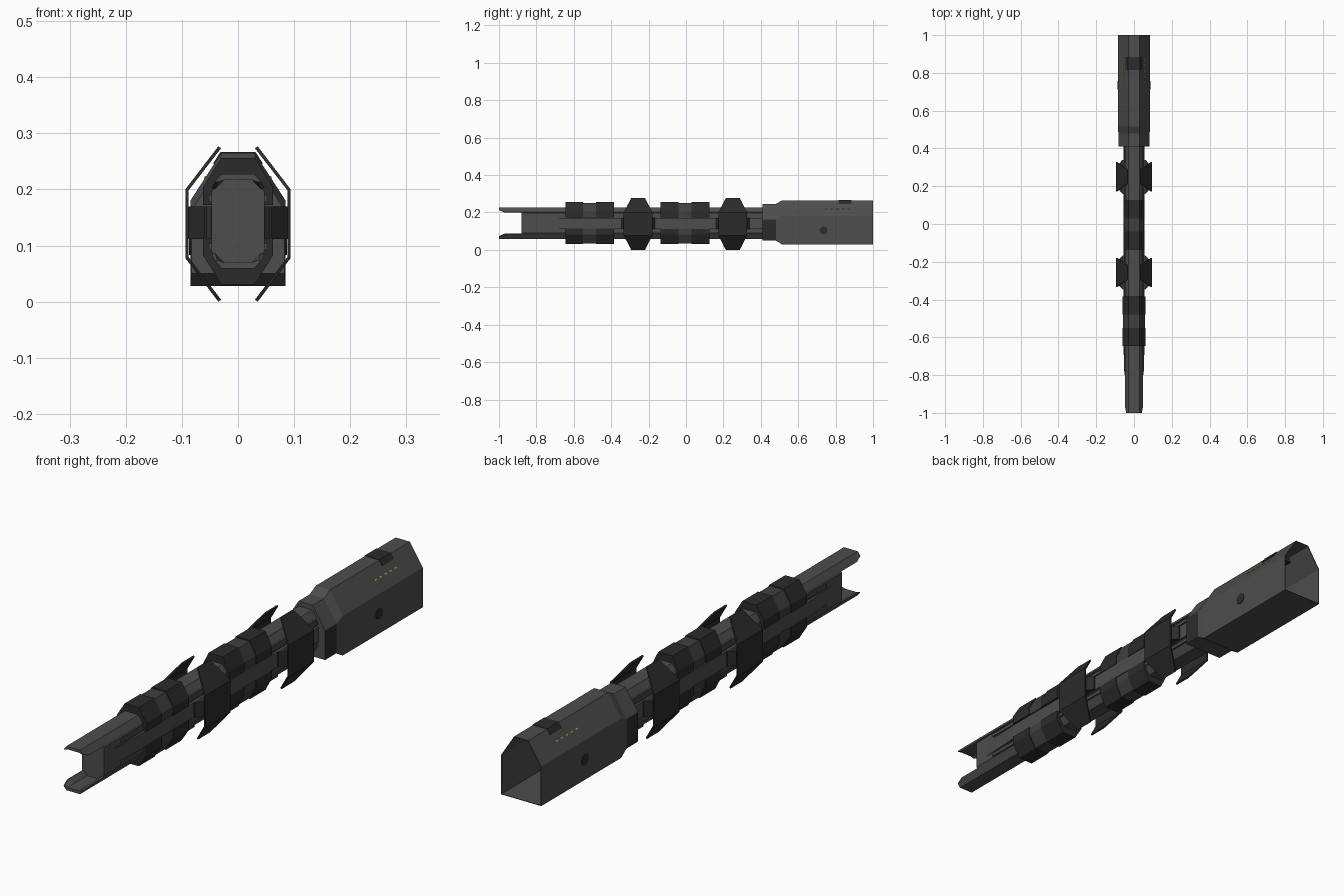
import bpy, bmesh, math

if "Cube" in bpy.data.objects:
    bpy.data.objects.remove(bpy.data.objects["Cube"])


def material(name, rgb):
    m = bpy.data.materials.new(name)
    m.diffuse_color = (*rgb, 1)
    m.use_nodes = True
    m.node_tree.nodes["Principled BSDF"].inputs["Base Color"].default_value = m.diffuse_color
    return m


GREY = material("gunmetal grey", (0.075, 0.075, 0.075))
MID = material("medium grey", (0.05, 0.05, 0.05))
DARK = material("charcoal", (0.024, 0.024, 0.024))
YELLOW = material("marking yellow", (0.65, 0.45, 0.04))


def loft(name, sections, mat, cap_end=True):
    """Join equal-length (x, z) outlines placed at stations along y."""
    bm = bmesh.new()
    rings = [[bm.verts.new((x, y, z)) for x, z in pts] for y, pts in sections]
    n = len(rings[0])
    for a, b in zip(rings, rings[1:]):
        for i in range(n):
            j = (i + 1) % n
            bm.faces.new((a[i], a[j], b[j], b[i]))
    bm.faces.new(rings[0][::-1])
    if cap_end:
        bm.faces.new(rings[-1])
    bmesh.ops.recalc_face_normals(bm, faces=bm.faces)
    me = bpy.data.meshes.new(name)
    bm.to_mesh(me)
    bm.free()
    me.materials.append(mat)
    ob = bpy.data.objects.new(name, me)
    bpy.context.collection.objects.link(ob)
    return ob


def sym(half):
    """Mirror a half outline across x = 0 into a closed one."""
    return half + [(-x, z) for x, z in reversed(half)]


def flip(pts, mid=0.1435):
    return [(x, 2 * mid - z) for x, z in pts]


def box_section(w0, w1, s):
    return [(s * w0, 0.112), (s * w1, 0.112), (s * w1, 0.17), (s * w0, 0.17)]


# core barrel: tall octagon
core = sym([(0.025, 0.064), (0.047, 0.09), (0.047, 0.197), (0.025, 0.223)])
loft("core_barrel", [(-0.88, core), (0.43, core)], GREY)

# upper and lower channel plates whose tips project as prongs
tip = sym([(0.025, 0.217), (0.037, 0.213), (0.041, 0.214), (0.029, 0.228)])
full = sym([(0.025, 0.217), (0.041, 0.200), (0.047, 0.203), (0.029, 0.228)])
for label, f in (("upper", lambda p: p), ("lower", flip)):
    loft(label + "_prong_plate",
         [(-1, f(tip)), (-0.97, f(full)), (0.43, f(full))], GREY)

# side rails with a raised panel
for s, side in ((1, "right"), (-1, "left")):
    loft(side + "_rail", [(-0.82, box_section(0.04, 0.048, s)),
                          (-0.66, box_section(0.04, 0.056, s)),
                          (0.43, box_section(0.04, 0.056, s))], GREY)
    for k, z in enumerate((0.098, 0.184)):
        strip = [(s * 0.04, z - 0.006), (s * 0.052, z - 0.006),
                 (s * 0.052, z + 0.006), (s * 0.04, z + 0.006)]
        loft(f"{side}_side_strip_{k}", [(-0.78, strip), (0.43, strip)], GREY)

# split clamp sleeves: dark end rings and a paler middle ring
for name, y0, w in (("front_sleeve", -0.515, 0.062), ("middle_sleeve", -0.005, 0.056)):
    for label, f in (("upper", lambda p: p), ("lower", flip)):
        ring = f(sym([(w, 0.172), (w, 0.205), (0.03, 0.256)]))
        inner = f(sym([(w - 0.003, 0.172), (w - 0.003, 0.204), (0.029, 0.252)]))
        loft(f"{name}_{label}_end_a", [(y0 - 0.13, ring), (y0 - 0.035, ring)], DARK)
        loft(f"{name}_{label}_middle", [(y0 - 0.036, inner), (y0 + 0.036, inner)], MID)
        loft(f"{name}_{label}_end_b", [(y0 + 0.035, ring), (y0 + 0.13, ring)], DARK)


# bent side fins on short brackets
def fin(name, y0, s):
    bm = bmesh.new()
    rows = []
    for x, z, h in ((0.035, 0.277, 0.037), (0.094, 0.2, 0.077),
                    (0.094, 0.078, 0.077), (0.035, 0.0, 0.037)):
        rows.append([bm.verts.new((s * x, y0 + d, z)) for d in (-h, h)])
    for a, b in zip(rows, rows[1:]):
        fc = (a[0], a[1], b[1], b[0])
        bm.faces.new(fc if s < 0 else fc[::-1])
    bm.normal_update()
    if bm.faces[:][1].normal.x * s < 0:
        bmesh.ops.reverse_faces(bm, faces=bm.faces)
    me = bpy.data.meshes.new(name)
    bm.to_mesh(me)
    bm.free()
    me.materials.append(DARK)
    ob = bpy.data.objects.new(name, me)
    bpy.context.collection.objects.link(ob)
    mod = ob.modifiers.new("thickness", 'SOLIDIFY')
    mod.thickness = 0.006
    mod.offset = -1


for row, y0 in (("front", -0.256), ("rear", 0.25)):
    for s, side in ((1, "right"), (-1, "left")):
        fin(f"{row}_{side}_fin", y0, s)
        loft(f"{row}_{side}_fin_bracket",
             [(y0 - 0.09, box_section(0.045, 0.06, s)),
              (y0 - 0.06, box_section(0.045, 0.089, s)),
              (y0 + 0.06, box_section(0.045, 0.089, s)),
              (y0 + 0.09, box_section(0.045, 0.06, s))], DARK)

# hollow rear shroud with a stepped collar, open at the back
collar = sym([(0.083, 0.05), (0.083, 0.163), (0.03, 0.246)])
shell = sym([(0.085, 0.028), (0.085, 0.18), (0.03, 0.265)])
shroud = loft("rear_shroud", [(0.41, collar), (0.48, collar), (0.515, shell),
                              (1.0, shell)], GREY, cap_end=False)
shroud.data.materials.append(DARK)
for p in shroud.data.polygons:      # dark collar cheeks
    if abs(p.normal.x) > 0.95 and p.center.y < 0.48:
        p.material_index = 1
mod = shroud.modifiers.new("thickness", 'SOLIDIFY')
mod.thickness = 0.003
mod.offset = -1

# dark saddle patch over the top of the shroud
saddle = sym([(0.04, 0.245), (0.0445, 0.2465), (0.031, 0.267)])
loft("top_patch", [(0.815, saddle), (0.885, saddle)], DARK)

# side studs and short plain yellow dashes on the slopes
for s, side in ((1, "right"), (-1, "left")):
    bpy.ops.mesh.primitive_cylinder_add(vertices=8, radius=0.022, depth=0.005,
                                        location=(s * 0.0845, 0.735, 0.105),
                                        rotation=(0, math.pi / 2, 0))
    ob = bpy.context.object
    ob.name = side + "_stud"
    ob.data.materials.append(DARK)
    for i in range(5):
        bpy.ops.mesh.primitive_cube_add(size=1, location=(s * 0.0585, 0.75 + i * 0.03, 0.2215),
                                        rotation=(0, s * math.atan2(0.085, 0.055), 0))
        ob = bpy.context.object
        ob.name = f"{side}_dash_{i}"
        ob.scale = (0.005, 0.014, 0.003)
        ob.data.materials.append(YELLOW)
